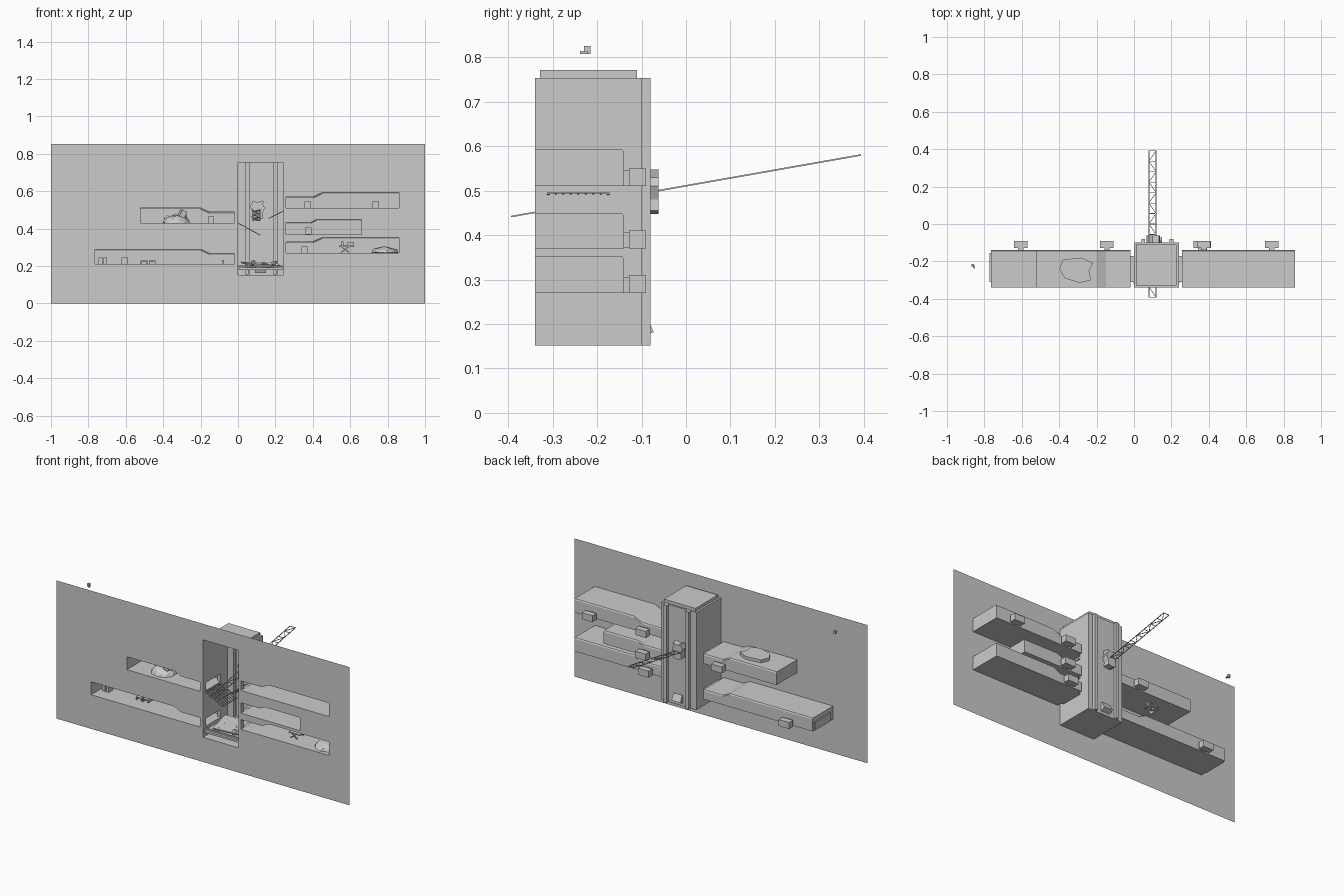
import bpy, bmesh, math, random
from mathutils import Vector, Matrix, Euler

if "Cube" in bpy.data.objects:
    bpy.data.objects.remove(bpy.data.objects["Cube"])

random.seed(4)
F, B = -0.34, -0.14            # front plane and room back wall


def finish(name, bm):
    me = bpy.data.meshes.new(name)
    bm.to_mesh(me)
    bm.free()
    ob = bpy.data.objects.new(name, me)
    bpy.context.collection.objects.link(ob)
    return ob


def fill(bm, loops, f):
    """Flat sheet: first loop is the outline, the others are holes."""
    edges = []
    for lp in loops:
        vs = [bm.verts.new(f(*p)) for p in lp]
        edges += [bm.edges.new((vs[i - 1], vs[i])) for i in range(len(vs))]
    bmesh.ops.triangle_fill(bm, edges=edges, use_beauty=True, use_dissolve=False)


def band(bm, a, b, closed=True):
    va, vb = [bm.verts.new(p) for p in a], [bm.verts.new(p) for p in b]
    for i in range(0 if closed else 1, len(a)):
        bm.faces.new((va[i - 1], va[i], vb[i], vb[i - 1]))


def rect(a, b, c, d):
    return [(a, c), (b, c), (b, d), (a, d)]


def cube(bm, x0, x1, y0, y1, z0, z1, rot=(0, 0, 0)):
    m = Matrix.Translation(((x0 + x1) / 2, (y0 + y1) / 2, (z0 + z1) / 2)) @ Euler(rot).to_matrix().to_4x4()
    bmesh.ops.create_cube(bm, size=1, matrix=m @ Matrix.Diagonal((x1 - x0, y1 - y0, z1 - z0, 1)))


def boxes(name, items):
    bm = bmesh.new()
    for it in items:
        cube(bm, *it)
    return finish(name, bm)


def rod(bm, a, b, t=0.0035):
    a, b = Vector(a), Vector(b)
    d = b - a
    m = Matrix.Translation((a + b) / 2) @ d.to_track_quat('Z', 'Y').to_matrix().to_4x4()
    bmesh.ops.create_cube(bm, size=1, matrix=m @ Matrix.Diagonal((t, t, d.length, 1)))


def rubble(name, n, xs, ys, zs, size):
    bm = bmesh.new()
    for _ in range(n):
        c = [random.uniform(*r) for r in (xs, ys, zs)]
        s = [random.uniform(0.3, 1) * size for _ in range(3)]
        m = Matrix.Translation(c) @ Euler([random.uniform(-1, 1) for _ in range(3)]).to_matrix().to_4x4()
        bmesh.ops.create_cube(bm, size=1, matrix=m @ Matrix.Diagonal((*s, 1)))
    return finish(name, bm)


# Rooms: near x, far x, floor, low ceiling, high ceiling, step start, step end, niches
rooms = {
    "upper_right_room": (0.257, 0.86, 0.51, 0.569, 0.593, 0.40, 0.45, (0.373, 0.737)),
    "middle_right_room": (0.257, 0.66, 0.37, 0.434, 0.45, 0.39, 0.42, (0.375,)),
    "lower_right_room": (0.257, 0.86, 0.27, 0.33, 0.353, 0.40, 0.45, (0.355,)),
    "upper_left_room": (-0.02, -0.52, 0.43, 0.488, 0.51, -0.15, -0.20, (-0.145,)),
    "lower_left_room": (-0.02, -0.765, 0.21, 0.267, 0.29, -0.15, -0.20, (-0.605,)),
}
breach = [(-0.40, -0.24), (-0.37, -0.29), (-0.29, -0.315), (-0.23, -0.30), (-0.24, -0.25),
          (-0.22, -0.21), (-0.28, -0.18), (-0.38, -0.19)]
panel_holes = [rect(0, 0.24, 0.152, 0.753)]
doors = []
DY0, DY1, DH = -0.31, -0.17, 0.048
for name, (xn, xf, z0, zl, zh, s1, s2, niches) in rooms.items():
    bm = bmesh.new()
    top = [(xn, zl), (s1, zl), (s2, zh), (xf, zh)]
    panel_holes.append([(xn, z0)] + top + [(xf, z0)])
    back = [(xn, z0)] + [(x, z - 0.006) for x, z in top] + [(xf, z0)]
    # ceiling with a small cove at the back
    band(bm, [(x, F, z) for x, z in top[:3]], [(x, B - 0.004, z) for x, z in top[:3]], False)
    roof = [rect(s2, xf, F, B - 0.004)]
    if name == "upper_left_room":
        roof.append(breach)
        band(bm, [(x, y, zh) for x, y in breach], [(x, y, zh + 0.018) for x, y in breach])
        fill(bm, [breach], lambda x, y: (x, y, zh + 0.018))
    fill(bm, roof, lambda x, y: (x, y, zh))
    band(bm, [(x, B - 0.004, z) for x, z in top], [(x, B, z - 0.006) for x, z in top], False)
    # floor, back wall with doorways, end walls
    fill(bm, [rect(xn, xf, F, B)], lambda x, y: (x, y, z0))
    w, h = 0.014, 0.036
    fill(bm, [back] + [rect(n - w, n + w, z0 + 0.001, z0 + h) for n in niches], lambda x, z: (x, B, z))
    end = lambda z: [(F, z0), (B, z0), (B, z - 0.006), (B - 0.004, z), (F, z)]
    fill(bm, [end(zl), rect(DY0, DY1, z0 + 0.001, z0 + DH)], lambda y, z: (xn, y, z))
    fill(bm, [end(zh)], lambda y, z: (xf, y, z))
    for n in niches:
        r, R = rect(n - w, n + w, z0 + 0.001, z0 + h), rect(n - 0.036, n + 0.036, z0, z0 + 0.04)
        band(bm, [(x, B, z) for x, z in r], [(x, B + 0.012, z) for x, z in r])
        fill(bm, [R, r], lambda x, z: (x, B + 0.012, z))
        band(bm, [(x, B + 0.012, z) for x, z in R], [(x, -0.09, z) for x, z in R])
        fill(bm, [R], lambda x, z: (x, -0.09, z))
    # short passage to the shaft
    xs = 0.24 if xn > 0 else 0.0
    d = rect(DY0, DY1, z0 + 0.001, z0 + DH)
    band(bm, [(xn, y, z) for y, z in d], [(xs, y, z) for y, z in d])
    doors.append((xs, d))
    finish(name, bm)

# Front panel with cut-outs
bm = bmesh.new()
fill(bm, [rect(-1, 1, 0, 0.852)] + panel_holes, lambda x, z: (x, F, z))
finish("front_panel", bm)

# Shaft: walls with door openings, channelled back wall, raised cap
bm = bmesh.new()
Z0, Z1, SB = 0.152, 0.753, -0.10
for x in (0.0, 0.24):
    fill(bm, [rect(F, SB, Z0, Z1)] + [d for xs, d in doors if xs == x], lambda y, z: (x, y, z))
hole = [(0.075, 0.46), (0.095, 0.448), (0.13, 0.455), (0.127, 0.48), (0.14, 0.51), (0.13, 0.53),
        (0.135, 0.548), (0.10, 0.538), (0.08, 0.547), (0.068, 0.52), (0.08, 0.49)]
fill(bm, [rect(0.06, 0.19, Z0, Z1), hole], lambda x, z: (x, SB, z))
for a, b in ((0.04, 0.06), (0.19, 0.21)):
    p = [(a, SB), (a, SB + 0.02), (b, SB + 0.02), (b, SB)]
    band(bm, [(x, y, Z0) for x, y in p], [(x, y, Z1) for x, y in p], False)
    for z in (Z0, Z1):
        fill(bm, [p], lambda x, y: (x, y, z))
for a, b in ((0.0, 0.04), (0.21, 0.24)):
    fill(bm, [rect(a, b, Z0, Z1)], lambda x, z: (x, SB, z))
cap = rect(0.012, 0.228, -0.328, -0.11)
fill(bm, [rect(0, 0.24, F, SB)], lambda x, y: (x, y, Z0))
fill(bm, [rect(0, 0.24, F, SB), cap], lambda x, y: (x, y, Z1))
band(bm, [(x, y, Z1) for x, y in cap], [(x, y, 0.772) for x, y in cap])
fill(bm, [cap], lambda x, y: (x, y, 0.772))
# ragged breach pocket behind the shaft
band(bm, [(x, SB, z) for x, z in hole], [(x, -0.062, z) for x, z in hole])
fill(bm, [hole], lambda x, z: (x, -0.062, z))
finish("lift_shaft", bm)

# Lattice beam thrust through the back of the shaft
bm = bmesh.new()
at = lambda t, x: (x, -0.392 + 0.784 * t, 0.442 + 0.138 * t)
N = 14
for x in (0.08, 0.118):
    rod(bm, at(0, x), at(1, x))
for i in range(N + 1):
    rod(bm, at(i / N, 0.08), at(i / N, 0.118), 0.003)
    if i < N:
        a, b = (0.08, 0.118) if i % 2 else (0.118, 0.08)
        rod(bm, at(i / N, a), at((i + 1) / N, b), 0.003)
finish("lattice_beam", bm)


# Collapsed slatted walkways inside the shaft
def walkway(name, p, q, y0, y1, n):
    bm = bmesh.new()
    for y in (y0, y1):
        rod(bm, (p[0], y, p[1]), (q[0], y, q[1]), 0.005)
    for i in range(n):
        y = y0 + (y1 - y0) * i / (n - 1)
        rod(bm, (p[0], y, p[1]), (q[0], y, q[1]), 0.003)
    for t in (0, 0.33, 0.66, 1):
        x, z = p[0] + (q[0] - p[0]) * t, p[1] + (q[1] - p[1]) * t
        rod(bm, (x, y0, z), (x, y1, z), 0.003)
    finish(name, bm)


walkway("left_walkway", (0.0, 0.43), (0.12, 0.365), -0.32, -0.18, 9)
walkway("right_walkway", (0.165, 0.455), (0.245, 0.495), -0.31, -0.175, 9)

# Lift platform wreck at the foot of the shaft
boxes("lift_platform", [(0.003, 0.237, -0.335, -0.105, 0.18, 0.192),
                        (0.03, 0.21, -0.30, -0.13, 0.207, 0.214, (0.06, 0.05, 0.2)),
                        (0.003, 0.237, -0.325, -0.315, 0.195, 0.203),
                        (0.04, 0.055, -0.13, -0.115, 0.155, 0.18), (0.19, 0.205, -0.13, -0.115, 0.155, 0.18),
                        (0.09, 0.15, -0.125, -0.08, 0.17, 0.215, (0.45, 0, 0))])
rubble("shaft_rubble", 10, (0.03, 0.21), (-0.31, -0.13), (0.196, 0.218), 0.03)

# Cave-in in the upper left room, and earth mound in the lower right room
bm = bmesh.new()
for x, y, z, r, rx, ry, h in ((-0.33, -0.25, 0.43, 1, 0.075, 0.07, 0.045), (0.785, -0.24, 0.27, 1, 0.075, 0.085, 0.034)):
    m = Matrix.Translation((x, y, z)) @ Matrix.Diagonal((rx, ry, h, 1))
    vs = bmesh.ops.create_icosphere(bm, subdivisions=2, radius=1, matrix=m)["verts"]
    for v in vs:
        v.co.z = max(z + 0.001, v.co.z + random.uniform(-0.004, 0.004))
finish("earth_mounds", bm)
rubble("ceiling_rubble", 14, (-0.39, -0.28), (-0.31, -0.19), (0.435, 0.465), 0.035)
boxes("fallen_slab", [(-0.315, -0.285, -0.28, -0.22, 0.45, 0.50, (0.1, 0.45, 0.2))])

# Furniture: table with crossed legs, lockers, desks, crate
bm = bmesh.new()
for y in (-0.27, -0.21):
    rod(bm, (0.55, y, 0.272), (0.595, y, 0.305), 0.005)
    rod(bm, (0.595, y, 0.272), (0.55, y, 0.305), 0.005)
cube(bm, 0.54, 0.62, -0.28, -0.20, 0.303, 0.309)
cube(bm, 0.55, 0.565, -0.25, -0.23, 0.309, 0.332)
cube(bm, 0.585, 0.62, -0.25, -0.22, 0.309, 0.33)
finish("table", bm)
boxes("lockers", [(-0.745, -0.725, -0.26, -0.22, 0.21, 0.247), (-0.72, -0.70, -0.26, -0.22, 0.21, 0.247)])
bm = bmesh.new()
for x in (-0.52, -0.475):
    cube(bm, x, x + 0.035, -0.25, -0.20, 0.225, 0.229)
    for dx in (0.0, 0.032):
        cube(bm, x + dx, x + dx + 0.003, -0.25, -0.20, 0.21, 0.226)
finish("desks", bm)
boxes("crate", [(-0.085, -0.075, -0.24, -0.22, 0.21, 0.232)])
boxes("end_hatch", [(-0.772, -0.764, -0.31, -0.155, 0.212, 0.262)])

# Small loose device floating above the panel
boxes("loose_device", [(-0.868, -0.855, -0.23, -0.215, 0.808, 0.826), (-0.858, -0.85, -0.238, -0.222, 0.808, 0.814)])
